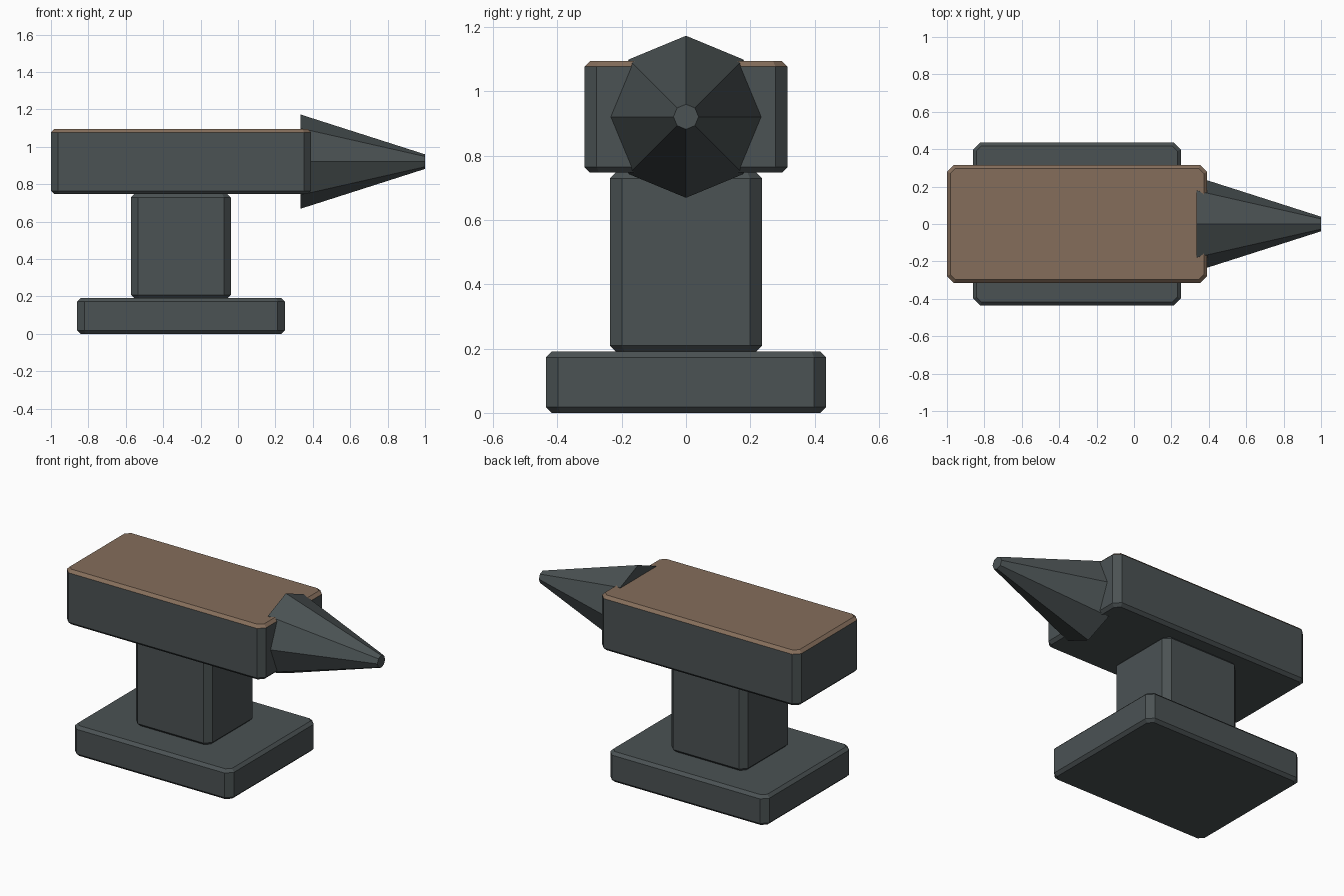
import bpy, bmesh, math
from mathutils import Matrix

if "Cube" in bpy.data.objects:
    bpy.data.objects.remove(bpy.data.objects["Cube"])


def material(name, rgb):
    m = bpy.data.materials.new(name)
    m.diffuse_color = (*rgb, 1)
    m.use_nodes = True
    m.node_tree.nodes["Principled BSDF"].inputs["Base Color"].default_value = m.diffuse_color
    return m


IRON = material("dark_iron", (0.07, 0.085, 0.088))
BRONZE = material("worn_face", (0.235, 0.155, 0.105))


def finish(name, bm, mats):
    bmesh.ops.recalc_face_normals(bm, faces=bm.faces)
    mesh = bpy.data.meshes.new(name)
    bm.to_mesh(mesh)
    bm.free()
    for m in mats:
        mesh.materials.append(m)
    obj = bpy.data.objects.new(name, mesh)
    bpy.context.collection.objects.link(obj)
    return obj


def block(name, x0, x1, half_y, z0, z1, bronze_top=False, cut=0.038, lip=0.018):
    """Box with cut corners and a chamfered top and bottom rim."""
    bm = bmesh.new()
    cx, hx = (x0 + x1) / 2, (x1 - x0) / 2
    rings = []
    for z, inset in ((z0, lip), (z0 + lip, 0), (z1 - lip, 0), (z1, lip)):
        a, b = hx - inset, half_y - inset
        c = cut - inset * (2 - math.sqrt(2))
        outline = [(a, b - c), (a - c, b), (c - a, b), (-a, b - c),
                   (-a, c - b), (c - a, -b), (a - c, -b), (a, c - b)]
        rings.append([bm.verts.new((cx + x, y, z)) for x, y in outline])
    for r, (low, high) in enumerate(zip(rings, rings[1:])):
        for i in range(8):
            j = (i + 1) % 8
            f = bm.faces.new((low[i], low[j], high[j], high[i]))
            f.material_index = int(bronze_top and r == 2)
    bm.faces.new(rings[0])
    bm.faces.new(rings[-1]).material_index = int(bronze_top)
    return finish(name, bm, [IRON, BRONZE] if bronze_top else [IRON])


# Stacked foot, waist and body with the worn striking face
block("foot", -0.86, 0.25, 0.436, 0.0, 0.191)
block("waist", -0.573, -0.038, 0.237, 0.191, 0.747)
block("body", -1.0, 0.391, 0.316, 0.747, 1.095, bronze_top=True)

# Eight-sided horn lying along +x, with a blunt tip
bm = bmesh.new()
turn = Matrix.Translation((0.667, 0, 0.921)) @ Matrix.Rotation(math.pi / 2, 4, 'Y')
bmesh.ops.create_cone(bm, cap_ends=True, segments=8, radius1=0.252,
                      radius2=0.039, depth=0.666, matrix=turn)
finish("horn", bm, [IRON])
